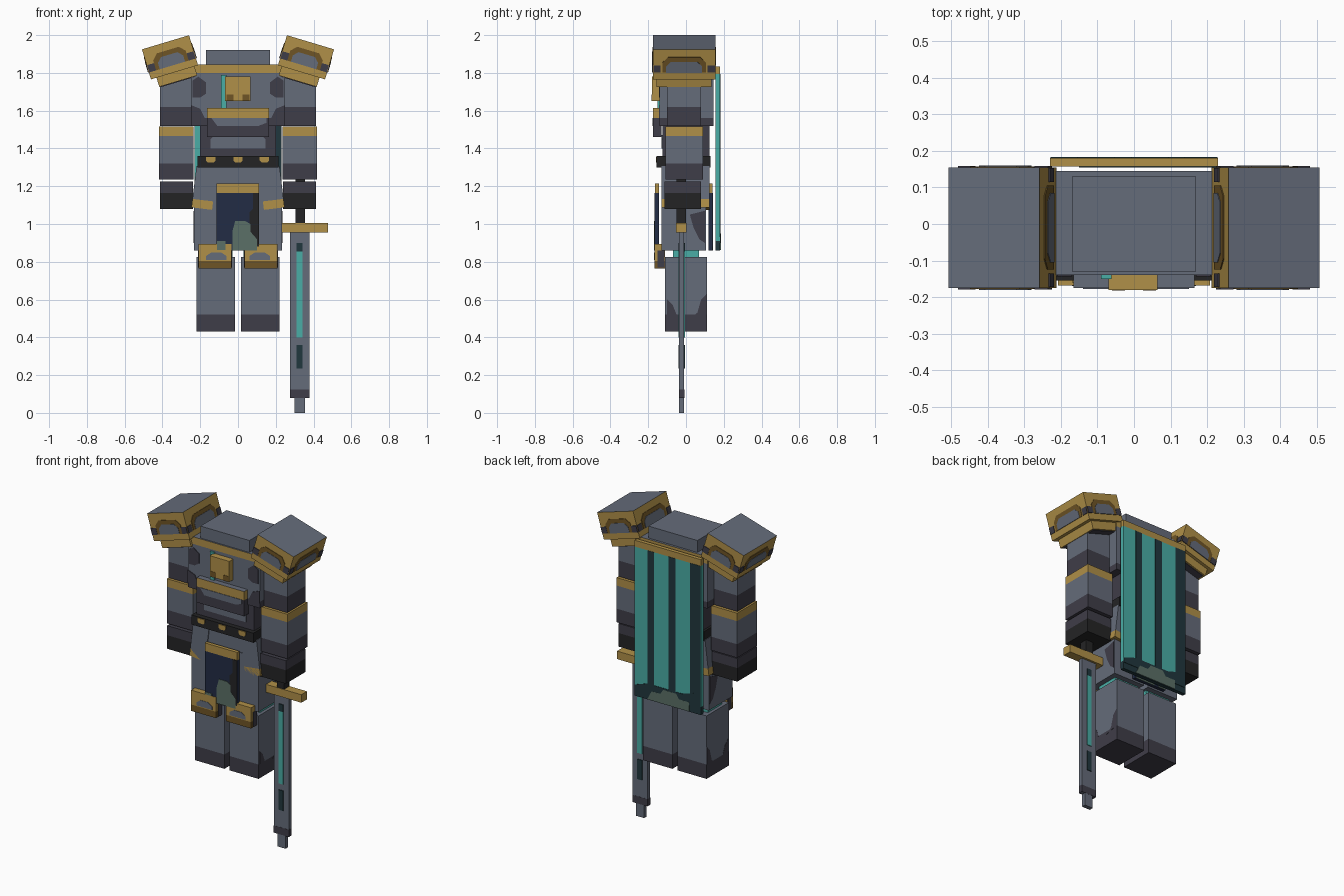
import bpy, bmesh, math
from mathutils import Matrix, Vector

if "Cube" in bpy.data.objects:
    bpy.data.objects.remove(bpy.data.objects["Cube"], do_unlink=True)


# Materials, given as display colours and turned linear
def make_material(name, code):
    rgb = [int(code[i:i + 2], 16) / 255 for i in (0, 2, 4)]
    linear = [((c + .055) / 1.055) ** 2.4 for c in rgb] + [1]
    material = bpy.data.materials.new(name)
    material.use_nodes = True
    material.diffuse_color = linear
    material.node_tree.nodes["Principled BSDF"].inputs["Base Color"].default_value = linear
    return material


palette = {
    "steel": "656C7A", "dark steel": "3F3D48", "black": "242425",
    "gold": "B09048", "bronze": "6F5526", "teal": "4AAEA6",
    "dark teal": "20373D", "navy": "222C45", "sage": "5B7067",
}
materials = {name: make_material(name, code) for name, code in palette.items()}


def finish(name, bm, colours, matrix=None):
    bmesh.ops.recalc_face_normals(bm, faces=bm.faces)
    if matrix:
        bm.transform(matrix)
    mesh = bpy.data.meshes.new(name)
    bm.to_mesh(mesh)
    bm.free()
    for colour in colours:
        mesh.materials.append(materials[colour])
    obj = bpy.data.objects.new(name, mesh)
    bpy.context.scene.collection.objects.link(obj)
    return obj


def box(name, x, y, z, colour, bands=(), top=None, matrix=None):
    """Box from ranges; each band is (height, colour from there upward)."""
    bm = bmesh.new()
    bmesh.ops.create_cube(bm, size=1)
    spans = (x, y, z)
    for v in bm.verts:
        v.co = Vector([(s[0] + s[1]) / 2 + c * abs(s[1] - s[0]) for s, c in zip(spans, v.co)])
    colours = [colour] + [b[1] for b in bands]
    for height, _ in bands:
        bmesh.ops.bisect_plane(bm, geom=bm.verts[:] + bm.edges[:] + bm.faces[:],
                               plane_co=(0, 0, height), plane_no=(0, 0, 1))
    bm.normal_update()
    for f in bm.faces:
        f.material_index = sum(f.calc_center_median().z > b[0] for b in bands)
        if top and f.normal.z > .9:
            f.material_index = len(colours)
    return finish(name, bm, colours + ([top] if top else []), matrix)


def plate(name, outline, depth, colour, axis="y", matrix=None, thick=.004):
    """Thin painted plate with its outline in (x, z) or, for axis x, in (y, z)."""
    bm = bmesh.new()
    rings = []
    for d in (depth - thick, depth + thick):
        rings.append([bm.verts.new((a, d, b) if axis == "y" else (d, a, b)) for a, b in outline])
    bm.faces.new(rings[0])
    bm.faces.new(rings[1])
    count = len(outline)
    for i in range(count):
        j = (i + 1) % count
        bm.faces.new((rings[0][i], rings[0][j], rings[1][j], rings[1][i]))
    return finish(name, bm, [colour], matrix)


def rect(x, z):
    return [(x[0], z[0]), (x[1], z[0]), (x[1], z[1]), (x[0], z[1])]


def arch(half, low, high, cut):
    return [(-half, low), (half, low), (half, high - cut), (half - cut, high),
            (cut - half, high), (-half, high - cut)]


def tilt(x, y, z, degrees):
    return Matrix.Translation((x, y, z)) @ Matrix.Rotation(math.radians(degrees), 4, "Y")


def side(s, a, b):
    return tuple(sorted((s * a, s * b)))


# Torso
box("collar", (-.17, .17), (-.13, .13), (1.8, 1.92), "steel")
box("chest", (-.25, .25), (-.14, .145), (1.52, 1.845), "dark steel",
    [(1.56, "steel"), (1.8, "gold")], top="steel")
box("abdomen", (-.2, .2), (-.125, .125), (1.34, 1.52), "dark steel")
plate("abdomen_plate", arch(.145, 1.4, 1.47, .02), -.125, "steel")
box("breast_ridge", (-.165, .165), (-.175, -.13), (1.46, 1.615), "dark steel",
    [(1.56, "gold")], top="steel")
plate("ridge_panel", [(-.14, 1.56), (.15, 1.56), (.15, 1.535), (.11, 1.52), (-.11, 1.52)],
      -.174, "steel")
box("chest_emblem", (-.07, .065), (-.18, -.13), (1.65, 1.78), "gold")
for s in (-1, 1):
    plate("emblem_corner", rect(side(s, .025, .06), (1.65, 1.685)), -.178, "bronze")
    plate("chest_stain", [(s * .2, 1.67), (s * .17, 1.69), (s * .17, 1.75), (s * .21, 1.78),
                          (s * .24, 1.76), (s * .24, 1.67)], -.14, "dark steel")
    plate("chest_corner", [(s * .25, 1.55), (s * .17, 1.55), (s * .2, 1.61), (s * .25, 1.63)],
          -.14, "dark steel")
box("chest_light", (-.09, -.062), (-.15, -.13), (1.61, 1.79), "teal")

# Belt and hips
box("belt", (-.215, .215), (-.155, .13), (1.3, 1.36), "black")
for x in (-.145, 0, .14):
    plate("belt_stud", [(x - .025, 1.355), (x + .025, 1.355), (x + .025, 1.335),
                        (x + .015, 1.325), (x - .015, 1.325), (x - .025, 1.335)], -.156, "gold")
box("hips", (-.2, .2), (-.125, .12), (1.12, 1.3), "steel")

# Front and back loincloths
for label, y, face in (("front", (-.165, -.143), -.164), ("back", (.12, .14), .139)):
    box(label + "_loincloth", (-.115, .11), y, (.86, 1.215), "navy", [(1.165, "gold")])
    plate(label + "_cloth_shadow", [(.06, .88), (.11, .88), (.11, 1.165), (.08, 1.165),
                                    (.08, 1.08), (.06, 1.06)], face, "black")
    plate(label + "_cloth_hem", [(-.03, .86), (.1, .86), (.1, .92), (.065, .96), (.065, 1),
                                 (.04, 1.015), (-.015, 1.015), (-.03, .96)], face, "sage", thick=.0045)
    plate(label + "_cloth_hem_edge", rect((-.112, -.065), (.862, .91)), face, "sage")

for s, label in ((1, "left"), (-1, "right")):
    # Legs
    box(label + "_tasset", (-.055, .055), (-.13, .125), (-.22, 0), "gold", [(-.175, "steel")],
        matrix=tilt(s * .165, 0, 1.3, -s * 7))
    box(label + "_thigh", side(s, .015, .232), (-.13, .105), (.86, 1.2), "steel")
    plate(label + "_thigh_stain", [(.02, 1.05), (.1, 1.07), (.1, .9), (.07, .92), (.04, .98)],
          s * .231, "dark steel", "x")
    box(label + "_knee_joint", side(s, .03, .2), (-.07, .07), (.82, .87), "teal")
    box(label + "_shin", side(s, .017, .22), (-.11, .11), (.43, .825), "dark steel", [(.52, "steel")])
    plate(label + "_boot_edge", [(-.1, .52), (-.05, .52), (-.07, .57), (-.1, .6)],
          s * .217, "dark steel", "x")
    plate(label + "_boot_edge_back", [(.109, .52), (.02, .5), (.06, .53), (.08, .6), (.109, .63)],
          s * .217, "dark steel", "x")
    box(label + "_knee_guard", side(s, .035, .208), (-.168, -.11), (.765, .895), "bronze", [(.805, "gold")])
    plate(label + "_knee_inset", [(s * .06, .81), (s * .17, .81), (s * .17, .83),
                                  (s * .14, .85), (s * .09, .85), (s * .06, .83)], -.166, "steel")
    for edge in (.035, .208):
        plate(label + "_knee_side", rect((-.15, -.115), (.77, .86)), s * edge, "dark steel", "x", thick=.003)

    # Arms
    box(label + "_upper_arm", side(s, .25, .412), (-.1, .08), (1.52, 1.8), "dark steel", [(1.62, "steel")])
    box(label + "_forearm", side(s, .235, .418), (-.108, .09), (1.235, 1.515), "dark steel",
        [(1.32, "steel"), (1.465, "gold")])
    box(label + "_hand", side(s, .238, .412), (-.115, .08), (1.08, 1.225), "black", [(1.165, "dark steel")])

    # Tilted shoulder guards, painted alike on all four sides
    lean = tilt(s * .36, -.01, 1.8825, s * 16.7)
    box(label + "_shoulder_guard", (-.13, .13), (-.165, .165), (-.083, .083), "gold",
        top="steel", matrix=lean)
    for axis, reach in (("y", .165), ("x", .13)):
        half = .09 if axis == "y" else .115
        for end in (-reach, reach):
            plate(label + "_guard_arch", arch(half, -.045, .04, .03), end, "bronze", axis, lean, .003)
            plate(label + "_guard_inset", arch(half - .02, -.045, .015, .025), end, "steel", axis, lean, .005)
            for e in (-1, 1):
                edge = (reach if axis == "x" else .13) + (.035 if axis == "x" else 0)
                plate(label + "_guard_corner", rect(side(e, edge - .04, edge - .002), (-.045, -.005)),
                      end, "dark steel", axis, lean, .004)
    box(label + "_guard_rim", (-.105, .105), (-.145, .145), (-.03, .03), "gold",
        matrix=tilt(s * .325, -.01, 1.785, s * 16.7))
    box(label + "_guard_underside", (-.095, .095), (-.135, .135), (-.034, 0), "dark steel",
        matrix=tilt(s * .325, -.01, 1.785, s * 16.7))

# Cape with dark folds, a worn hem and a gold top edge
box("cape", (-.23, .23), (.157, .181), (.86, 1.835), "dark teal", [(.91, "teal"), (1.795, "gold")])
folds = ((-.229, -.155), (-.055, -.005), (.095, .14))
for x in folds:
    plate("cape_fold", rect(x, (.9, 1.795)), .179, "dark teal")
plate("cape_hem_shadow", [(-.229, .9), (.229, .9), (.229, .93), (.14, .96), (-.1, .96), (-.229, 1)],
      .179, "dark teal", thick=.0044)
plate("cape_hem", [(-.15, .863), (.14, .863), (.11, .92), (.05, .92), (.03, .95),
                   (-.06, .95), (-.08, .92), (-.15, .92)], .179, "sage", thick=.005)
plate("cape_lining", rect((-.15, .229), (.87, 1.795)), .159, "dark teal")

# Sword held in the left hand
box("sword_grip", (.305, .355), (-.05, 0), (1, 1.237), "black")
box("sword_guard", (.22, .477), (-.053, .003), (.955, 1.005), "gold")
box("sword_blade", (.275, .378), (-.036, -.01), (.08, .955), "steel")
box("sword_blade_base", (.274, .379), (-.037, -.009), (.08, .125), "dark steel")
box("sword_tip", (.298, .355), (-.036, -.01), (0, .08), "steel")
for face in (-.037, -.009):
    plate("sword_light", rect((.31, .342), (.4, .855)), face, "teal")
    for z in ((.855, .9), (.235, .36)):
        plate("sword_slot", rect((.31, .342), z), face, "dark teal")
